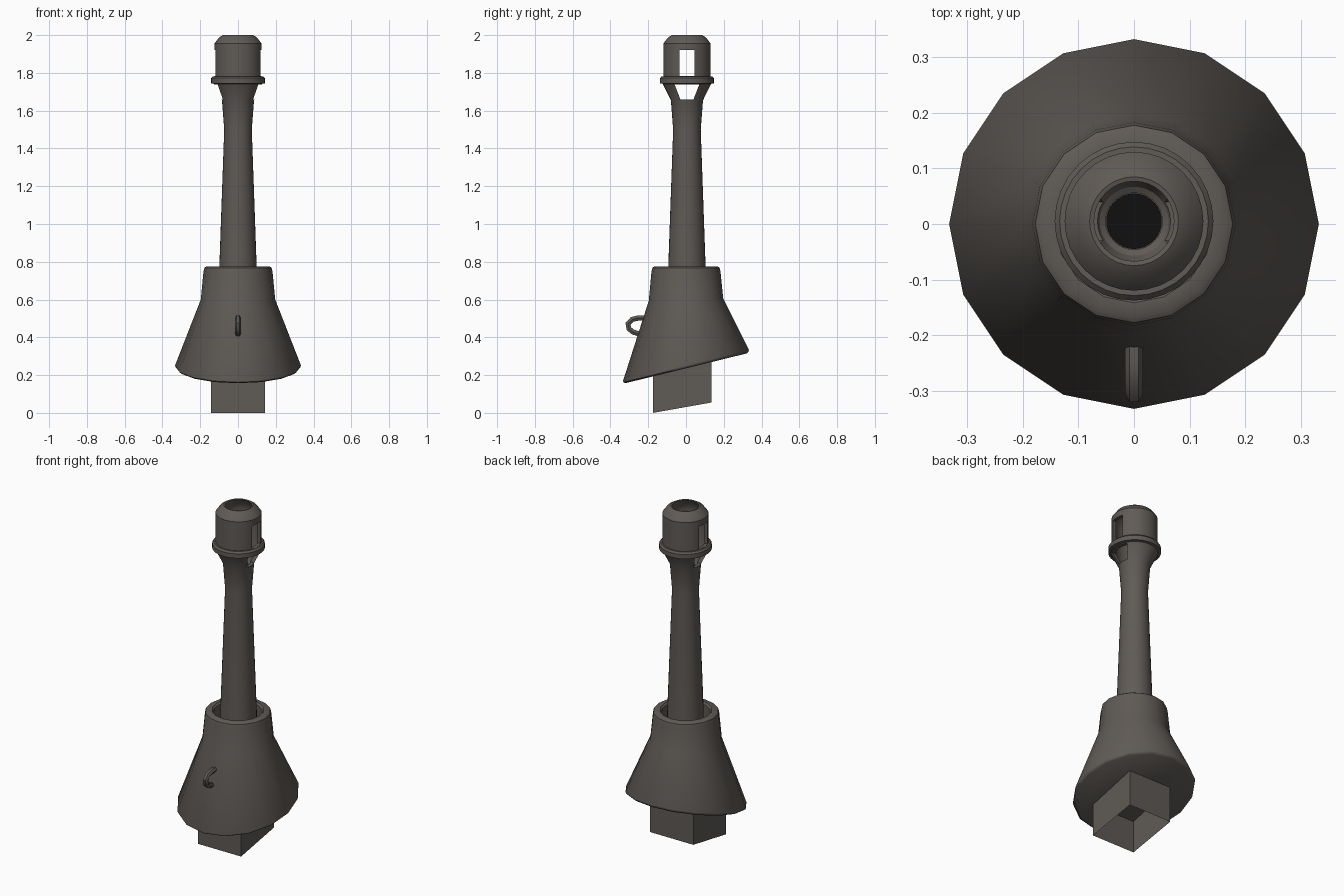
import bpy, bmesh, math

if "Cube" in bpy.data.objects:
    bpy.data.objects.remove(bpy.data.objects["Cube"], do_unlink=True)


def make_material(name, rgb):
    mat = bpy.data.materials.new(name)
    mat.use_nodes = True
    mat.diffuse_color = (*rgb, 1)
    mat.node_tree.nodes["Principled BSDF"].inputs["Base Color"].default_value = (*rgb, 1)
    return mat


STEEL = make_material("dark warm grey steel", (0.115, 0.103, 0.093))
BLACK = make_material("bore black", (0.005, 0.005, 0.005))
AXIS_Y = 0.005


def finish(bm, name, mat, angle=None):
    bmesh.ops.recalc_face_normals(bm, faces=bm.faces)
    mesh = bpy.data.meshes.new(name)
    bm.to_mesh(mesh)
    bm.free()
    ob = bpy.data.objects.new(name, mesh)
    bpy.context.collection.objects.link(ob)
    mesh.materials.append(mat)
    if angle:
        smooth(ob, angle)
    return ob


def select(ob):
    bpy.ops.object.select_all(action='DESELECT')
    ob.select_set(True)
    bpy.context.view_layer.objects.active = ob


def smooth(ob, angle):
    select(ob)
    bpy.ops.object.shade_smooth_by_angle(angle=math.radians(angle))


def lathe(name, profile, sides, mat, angle=35, cy=0.0):
    """Stack rings of (radius, height, tilt) and cap both ends."""
    bm = bmesh.new()
    rings = []
    for r, z, *tilt in profile:
        k = tilt[0] if tilt else 0
        ring = []
        for i in range(sides):
            a = math.tau * i / sides
            y = r * math.sin(a)
            ring.append(bm.verts.new((r * math.cos(a), y + cy, z + k * y)))
        rings.append(ring)
    for a, b in zip(rings, rings[1:]):
        for i in range(sides):
            j = (i + 1) % sides
            bm.faces.new((a[i], a[j], b[j], b[i]))
    bm.faces.new(rings[0])
    bm.faces.new(rings[-1])
    return finish(bm, name, mat, angle)


def prism_x(name, outline, half, mat, caps=True):
    """Extrude a (y, z) outline symmetrically along x."""
    bm = bmesh.new()
    ends = [[bm.verts.new((x, y, z)) for y, z in outline] for x in (-half, half)]
    n = len(outline)
    for i in range(n):
        j = (i + 1) % n
        bm.faces.new((ends[0][i], ends[0][j], ends[1][j], ends[1][i]))
    if caps:
        for e in ends:
            bm.faces.new(e)
    return finish(bm, name, mat)


# Mantlet: round collar flaring into a tilted skirt, with a recess at the top
TILT = 0.245
lathe("mantlet", [
    (0.132, 0.64), (0.132, 0.765), (0.142, 0.775), (0.168, 0.775), (0.178, 0.768),
    (0.183, 0.745), (0.197, 0.60, 0.03), (0.333, 0.252, TILT),
    (0.331, 0.243, TILT), (0.322, 0.236, TILT)], 16, STEEL, 40)

# Barrel and hollow muzzle brake in one turned shell
barrel = lathe("barrel_and_muzzle_brake", [
    (0.099, 0.60), (0.099, 0.77), (0.073, 1.50), (0.085, 1.655), (0.128, 1.742),
    (0.143, 1.745), (0.143, 1.772), (0.134, 1.782), (0.125, 1.782),
    (0.125, 1.955), (0.100, 1.988), (0.080, 2.0),
    (0.072, 1.998), (0.100, 1.955), (0.105, 1.93), (0.105, 1.74), (0.062, 1.652),
    (0.051, 1.645), (0.051, 1.40)], 32, STEEL, 30, AXIS_Y)

# Side ports cut right through the brake
port_outlines = [
    [(-0.04, 1.783), (0.04, 1.783), (0.04, 1.92), (-0.04, 1.92)],
    [(-0.035, 1.66), (0.035, 1.66), (0.065, 1.738), (-0.065, 1.738)],
]
for outline in port_outlines:
    cutter = prism_x("port_cutter", [(y + AXIS_Y, z) for y, z in outline], 0.3, STEEL)
    cutter.hide_render = True
    mod = barrel.modifiers.new("port", 'BOOLEAN')
    mod.operation = 'DIFFERENCE'
    mod.solver = 'EXACT'
    mod.object = cutter
    select(barrel)
    # keep the cut ahead of the shading modifier, if there is one
    bpy.ops.object.modifier_move_to_index(modifier=mod.name, index=0)
    bpy.ops.object.modifier_apply(modifier=mod.name)
    bpy.data.objects.remove(cutter, do_unlink=True)
smooth(barrel, 30)

# Dark bore plug
lathe("bore_plug", [(0.05, 1.58), (0.05, 1.60)], 32, BLACK, 30, AXIS_Y)

# Square mounting socket under the mantlet, open below with a sloping lower edge
bm = bmesh.new()
HALF, FRONT, BACK = 0.143, -0.175, 0.135
corners = [(-HALF, FRONT, 0.0), (HALF, FRONT, 0.0), (HALF, BACK, 0.055), (-HALF, BACK, 0.055)]
low = [bm.verts.new(c) for c in corners]
high = [bm.verts.new((x, y, 0.245 + TILT * y)) for x, y, _ in corners]
for i in range(4):
    j = (i + 1) % 4
    bm.faces.new((low[i], low[j], high[j], high[i]))
finish(bm, "mounting_socket", STEEL)

# Lifting hook on the front of the mantlet
curve = bpy.data.curves.new("lifting_hook", 'CURVE')
curve.dimensions = '3D'
curve.bevel_depth = 0.016
curve.bevel_resolution = 1
curve.use_fill_caps = True
path = [(-0.19, 0.50), (-0.25, 0.503), (-0.285, 0.495), (-0.307, 0.472),
        (-0.302, 0.445), (-0.28, 0.428), (-0.205, 0.405)]
spline = curve.splines.new('POLY')
spline.points.add(len(path) - 1)
for p, (y, z) in zip(spline.points, path):
    p.co = (0, y, z, 1)
hook = bpy.data.objects.new("lifting_hook", curve)
bpy.context.collection.objects.link(hook)
curve.materials.append(STEEL)
select(hook)
bpy.ops.object.convert(target='MESH')
smooth(bpy.context.view_layer.objects.active, 50)
